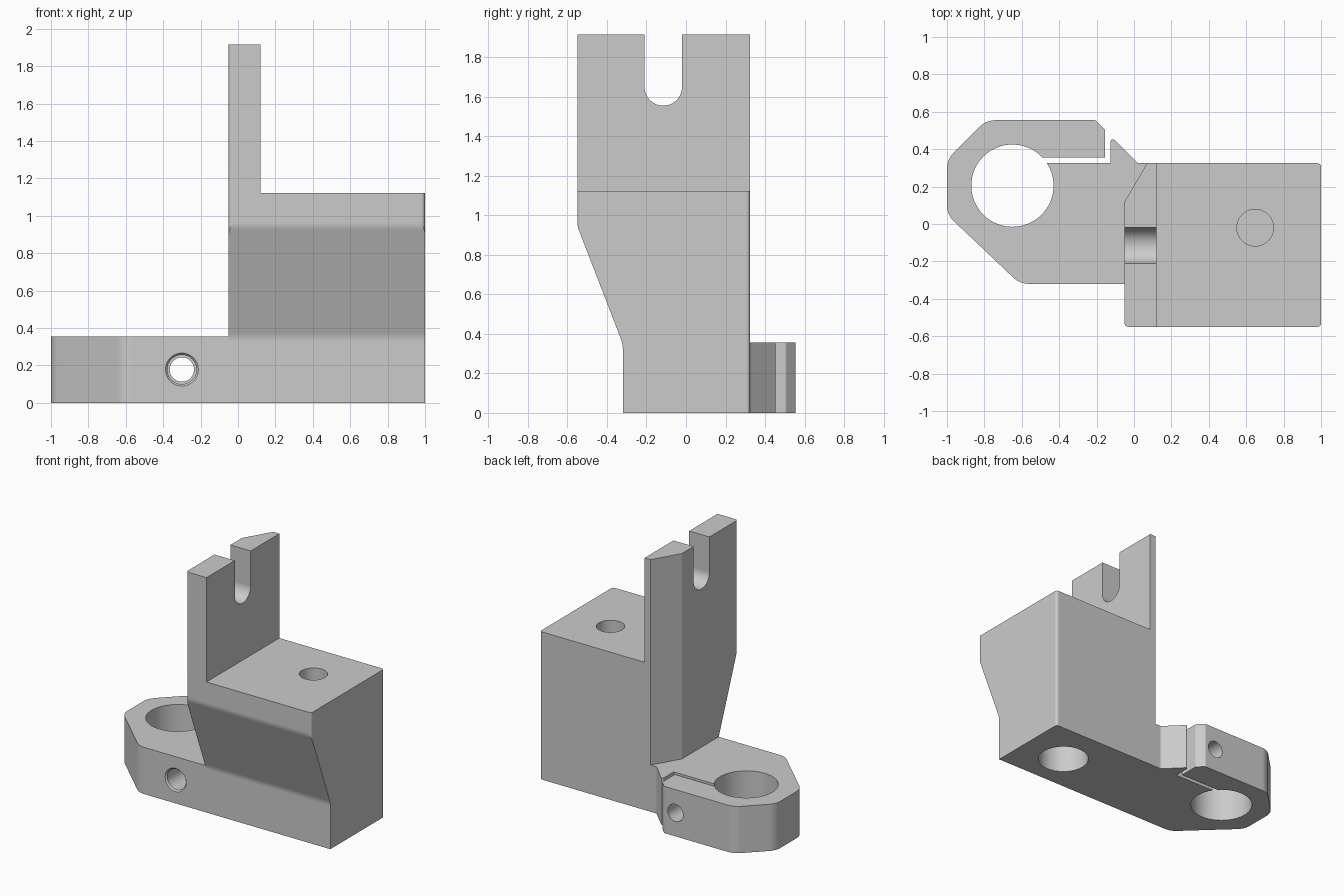
import bpy, bmesh, math
from mathutils import Vector, Matrix

cube = bpy.data.objects.get("Cube")
if cube:
    bpy.data.objects.remove(cube, do_unlink=True)

grey = bpy.data.materials.new("plain grey")
grey.use_nodes = True
grey.diffuse_color = (0.6, 0.6, 0.6, 1)
grey.node_tree.nodes["Principled BSDF"].inputs["Base Color"].default_value = (0.6, 0.6, 0.6, 1)


def rounded(points, steps=6):
    """Outline whose corners (a, b, radius) are replaced by tangent arcs."""
    out = []
    for i, (a, b, r) in enumerate(points):
        p = Vector((a, b))
        if r == 0:
            out.append(p)
            continue
        u = (Vector(points[i - 1][:2]) - p).normalized()
        v = (Vector(points[(i + 1) % len(points)][:2]) - p).normalized()
        half = u.angle(v) / 2
        centre = p + (u + v).normalized() * (r / math.sin(half))
        start = p + u * (r / math.tan(half)) - centre
        turn = start.angle_signed(p + v * (r / math.tan(half)) - centre)
        for k in range(steps + 1):
            out.append(centre + Matrix.Rotation(-turn * k / steps, 2) @ start)
    return out


def prism(name, outline, axis, low, high):
    """Extrude a 2D outline: (x, y) along z, or (y, z) along x."""
    bm = bmesh.new()
    place = (lambda p: (p.x, p.y, low)) if axis == "z" else (lambda p: (low, p.x, p.y))
    face = bm.faces.new([bm.verts.new(place(p)) for p in outline])
    ext = bmesh.ops.extrude_face_region(bm, geom=[face])
    shift = Vector((0, 0, high - low)) if axis == "z" else Vector((high - low, 0, 0))
    bmesh.ops.translate(bm, vec=shift, verts=[g for g in ext["geom"] if isinstance(g, bmesh.types.BMVert)])
    bmesh.ops.recalc_face_normals(bm, faces=bm.faces)
    return finish(name, bm)


def cylinder(name, centre, r, depth, along_y=False, r2=None):
    bm = bmesh.new()
    turn = Matrix.Rotation(math.pi / 2, 4, "X") if along_y else Matrix()
    bmesh.ops.create_cone(bm, cap_ends=True, segments=64, radius1=r, radius2=r2 or r,
                          depth=depth, matrix=Matrix.Translation(centre) @ turn)
    return finish(name, bm)


def box(name, low, high):
    low, high = Vector(low), Vector(high)
    bm = bmesh.new()
    bmesh.ops.create_cube(bm, size=1, matrix=Matrix.Translation((low + high) / 2)
                          @ Matrix.Diagonal((*(high - low), 1)))
    return finish(name, bm)


def finish(name, bm):
    mesh = bpy.data.meshes.new(name)
    bm.to_mesh(mesh)
    bm.free()
    mesh.materials.append(grey)
    ob = bpy.data.objects.new(name, mesh)
    bpy.context.collection.objects.link(ob)
    return ob


def combine(ob, other, operation):
    """Apply a boolean and drop the tool object."""
    mod = ob.modifiers.new(operation, "BOOLEAN")
    mod.operation, mod.object, mod.solver = operation, other, "EXACT"
    bpy.context.view_layer.update()
    mesh = bpy.data.meshes.new_from_object(ob.evaluated_get(bpy.context.evaluated_depsgraph_get()))
    ob.modifiers.clear()
    ob.data = mesh
    bpy.data.objects.remove(other, do_unlink=True)


FRONT, BACK, WALL = -0.32, 0.325, -0.05

# Block and upright: side profile limited to a rounded, chamfered footprint
bracket = prism("clamp_bracket", rounded([
    (FRONT, 0, 0), (BACK, 0, 0), (BACK, 1.915, 0), (-0.55, 1.915, 0),
    (-0.55, 0.945, 0.12), (FRONT, 0.35, 0.12)]), "x", -0.2, 1.2)
footprint = prism("footprint", rounded([
    (WALL, -0.55, 0.02), (1, -0.55, 0.02), (1, BACK, 0.02),
    (0.07, BACK, 0), (WALL, 0.12, 0)]), "z", -0.2, 2.2)
combine(bracket, footprint, "INTERSECT")
combine(bracket, box("shoulder", (0.12, -1, 1.122), (1.5, 1, 2.5)), "DIFFERENCE")

# U notch in the upright
notch = [Vector((-0.02, 2.2)), Vector((-0.21, 2.2))]
notch += [Vector((-0.115 - 0.095 * math.cos(t), 1.65 - 0.095 * math.sin(t)))
          for t in (math.pi * k / 24 for k in range(25))]
combine(bracket, prism("notch", notch, "x", -0.3, 0.4), "DIFFERENCE")

# Split clamp with its slot and stop tab
clamp = prism("clamp", rounded([
    (0.5, FRONT, 0), (-0.61, FRONT, 0.12), (-1, 0.05, 0.12), (-1, 0.345, 0.12),
    (-0.79, 0.555, 0.12), (-0.205, 0.555, 0.02), (-0.155, 0.505, 0.01),
    (-0.155, 0.355, 0), (-0.56, 0.355, 0), (-0.56, BACK, 0), (-0.125, BACK, 0),
    (-0.125, 0.47, 0.012), (0.02, BACK, 0.02), (0.5, BACK, 0)]), "z", 0, 0.355)
combine(clamp, cylinder("clamp_bore", (-0.65, 0.205, 0.2), 0.22, 1), "DIFFERENCE")
combine(bracket, clamp, "UNION")

# Clamp screw hole, its front counterbore and the small lead-in chamfer
SX, SZ = -0.3, 0.178
for tool in (cylinder("screw_hole", (SX, 0, SZ), 0.065, 2, True),
             cylinder("screw_counterbore", (SX, FRONT, SZ), 0.078, 0.4, True),
             cylinder("screw_lead_in", (SX, FRONT, SZ), 0.07, 0.04, True, 0.106)):
    combine(bracket, tool, "DIFFERENCE")

# Blind holes in the block, narrow above and wide below
combine(bracket, cylinder("top_hole", (0.648, -0.02, 1.122), 0.098, 0.7), "DIFFERENCE")
combine(bracket, cylinder("bottom_hole", (0.648, -0.02, 0), 0.18, 0.7), "DIFFERENCE")

# Smooth the fillets, keep real edges sharp
bpy.ops.object.select_all(action="DESELECT")
bracket.select_set(True)
bpy.context.view_layer.objects.active = bracket
bpy.ops.object.shade_smooth_by_angle(angle=math.radians(20))
weighted = bracket.modifiers.new("weighted normals", "WEIGHTED_NORMAL")
weighted.keep_sharp = True
